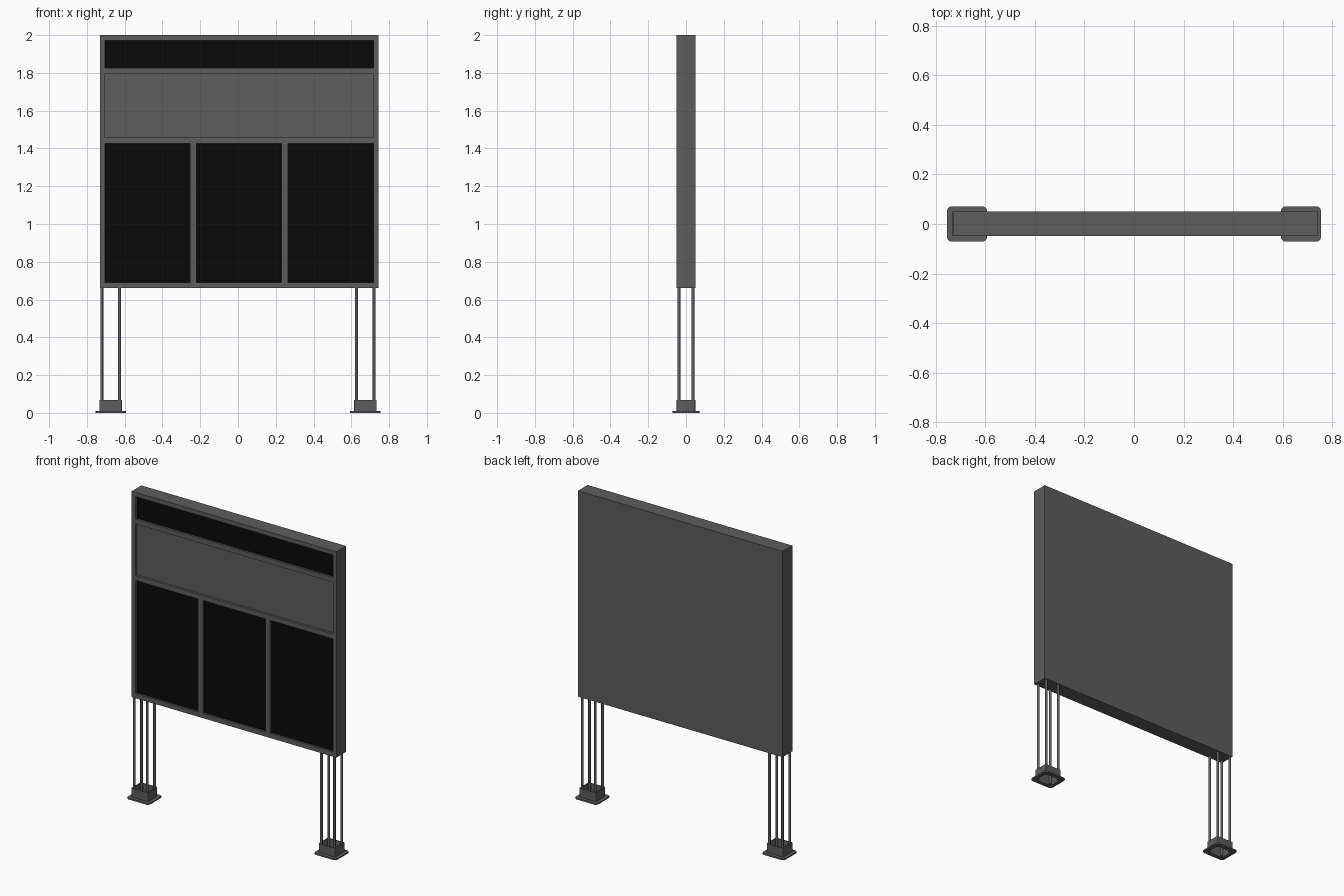
import bpy, bmesh, math

if "Cube" in bpy.data.objects:
    bpy.data.objects.remove(bpy.data.objects["Cube"])


def material(name, v):
    mat = bpy.data.materials.new(name)
    mat.diffuse_color = (v, v, v, 1)
    mat.use_nodes = True
    mat.node_tree.nodes["Principled BSDF"].inputs["Base Color"].default_value = mat.diffuse_color
    return mat


black = material("black", 0.0025)
grey = material("dark_grey", 0.11)


def box(name, x0, x1, y0, y1, z0, z1, mat=grey):
    bpy.ops.mesh.primitive_cube_add(size=1, location=((x0 + x1) / 2, (y0 + y1) / 2, (z0 + z1) / 2))
    ob = bpy.context.object
    ob.name = name
    ob.scale = (x1 - x0, y1 - y0, z1 - z0)
    bpy.ops.object.transform_apply(location=False, rotation=False, scale=True)
    ob.data.materials.append(mat)
    return ob


def rounded_rect(w, d, r, n):
    """Outline of a rectangle with rounded corners, counter-clockwise."""
    pts = []
    for i, (sx, sy) in enumerate([(1, 1), (-1, 1), (-1, -1), (1, -1)]):
        for k in range(n + 1):
            a = math.pi / 2 * (i + k / n)
            pts.append((sx * (w / 2 - r) + r * math.cos(a), sy * (d / 2 - r) + r * math.sin(a)))
    return pts


def ring(name, outer, inner, x, z0, z1):
    """Closed band between two outlines with equal point counts."""
    bm = bmesh.new()
    loops = [[bm.verts.new((px, py, z)) for px, py in pts]
             for pts, z in ((outer, z0), (outer, z1), (inner, z1), (inner, z0))]
    n = len(outer)
    for i in range(4):
        a, b = loops[i], loops[(i + 1) % 4]
        for k in range(n):
            j = (k + 1) % n
            bm.faces.new((a[k], a[j], b[j], b[k]))
    me = bpy.data.meshes.new(name)
    bm.to_mesh(me)
    bm.free()
    me.materials.append(grey)
    ob = bpy.data.objects.new(name, me)
    ob.location.x = x
    bpy.context.collection.objects.link(ob)
    return ob


# Display board
FRONT, BACK, DEPTH = -0.049, 0.05, 0.015
board = box("board", -0.731, 0.743, FRONT, BACK, 0.66, 2.0)

# Recessed panels: name, x range, z range, material
panels = [
    ("header_panel", -0.704, 0.717, 1.826, 1.972, black),
    ("title_panel", -0.704, 0.717, 1.458, 1.794, grey),
    ("left_panel", -0.704, -0.254, 0.69, 1.426, black),
    ("middle_panel", -0.219, 0.231, 0.69, 1.426, black),
    ("right_panel", 0.266, 0.717, 0.69, 1.426, black),
]
for name, x0, x1, z0, z1, mat in panels:
    cutter = box(name + "_cutter", x0, x1, FRONT - 0.02, FRONT + DEPTH, z0, z1)
    cutter.hide_render = True
    cutter.hide_set(True)
    cut = board.modifiers.new(name, 'BOOLEAN')
    cut.operation = 'DIFFERENCE'
    cut.solver = 'EXACT'
    cut.object = cutter
    if mat is black:
        box(name, x0, x1, FRONT + DEPTH - 0.002, FRONT + DEPTH + 0.002, z0, z1, mat)

# Legs: four rods in a hollow foot with a flange
for side, s in (("left", -1), ("right", 1)):
    cx = s * 0.674
    for i, (dx, dy) in enumerate([(-1, -1), (1, -1), (1, 1), (-1, 1)]):
        bpy.ops.mesh.primitive_cylinder_add(vertices=16, radius=0.008, depth=0.667,
                                            location=(cx + dx * 0.047, dy * 0.037, 0.3375))
        rod = bpy.context.object
        rod.name = f"{side}_leg_rod_{i + 1}"
        rod.data.materials.append(grey)
        bpy.ops.object.shade_smooth_by_angle()
    inner = rounded_rect(0.112, 0.09, 0.003, 5)
    ring(f"{side}_foot_collar", rounded_rect(0.12, 0.098, 0.005, 5), inner, cx, 0.004, 0.068)
    ring(f"{side}_foot_flange", rounded_rect(0.161, 0.142, 0.018, 5), inner, cx, 0.0, 0.009)
